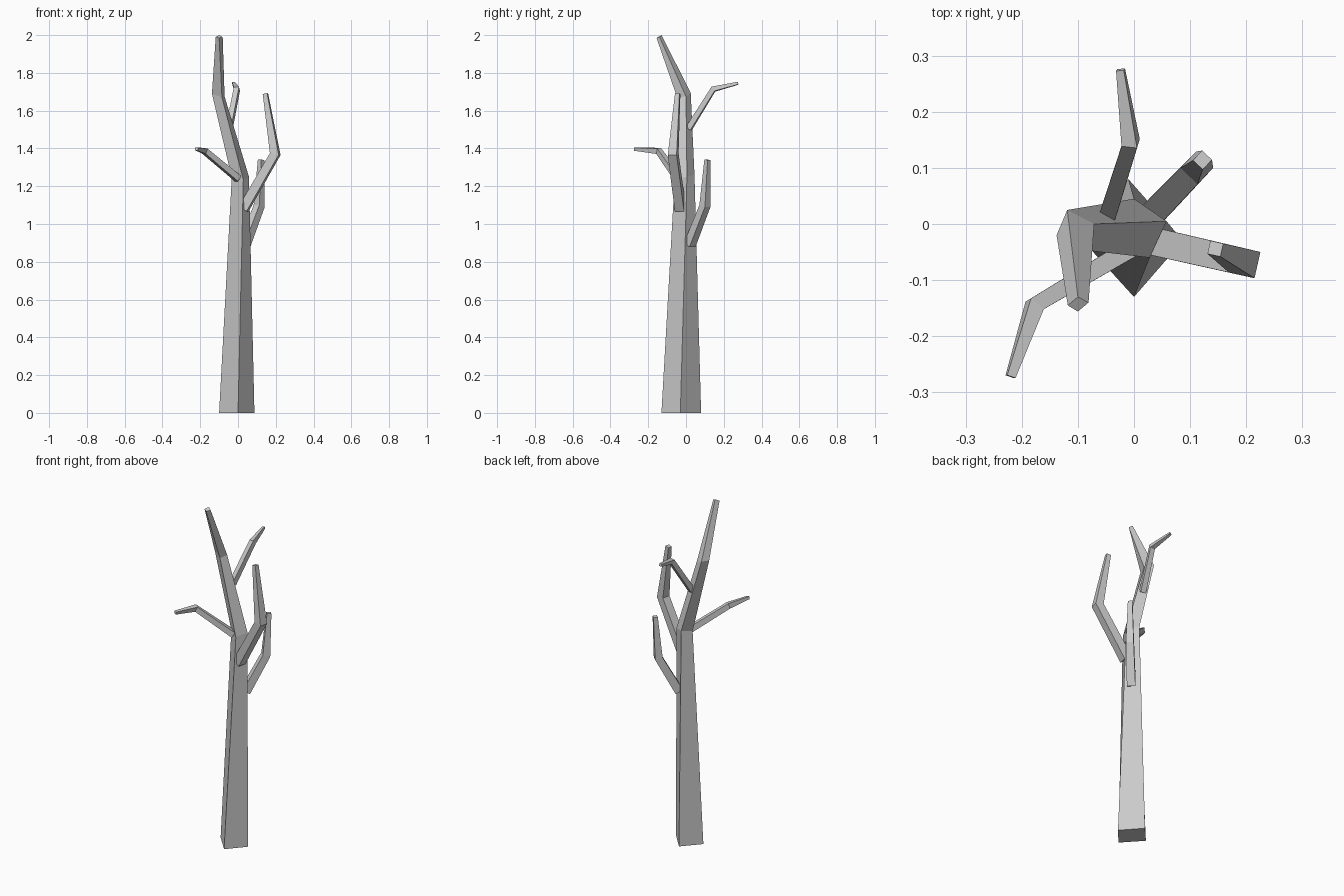
import bpy
from mathutils import Vector

if "Cube" in bpy.data.objects:
    bpy.data.objects.remove(bpy.data.objects["Cube"])


def loft(name, rings):
    """Skin a list of four-sided rings and cap both ends."""
    verts = [tuple(p) for ring in rings for p in ring]
    faces = [(3, 2, 1, 0)]
    for r in range(len(rings) - 1):
        for i in range(4):
            a, b = r * 4 + i, r * 4 + (i + 1) % 4
            faces.append((a, b, b + 4, a + 4))
    n = len(verts)
    faces.append((n - 4, n - 3, n - 2, n - 1))
    mesh = bpy.data.meshes.new(name)
    mesh.from_pydata(verts, [], faces)
    mesh.update()
    obj = bpy.data.objects.new(name, mesh)
    bpy.context.collection.objects.link(obj)
    return obj


def branch(name, points, halves):
    """Tapered square limb with a mitred elbow."""
    pts = [Vector(p) for p in points]
    d = [(b - a).normalized() for a, b in zip(pts, pts[1:])]
    side = d[0].cross(Vector((0, 0, 1))).normalized()
    normals = [d[0]] + [(a + b).normalized() for a, b in zip(d, d[1:])] + [d[-1]]
    rings = []
    for p, n, h in zip(pts, normals, halves):
        u = (side - n * side.dot(n)).normalized()
        w = n.cross(u)
        side = u
        rings.append([p + (u * a + w * b) * h
                      for a, b in ((1, 1), (-1, 1), (-1, -1), (1, -1))])
    return loft(name, rings)


# Trunk: corners run front, right, back, left
loft("trunk", [
    [(0.00, -0.13, 0), (0.087, -0.03, 0), (-0.01, 0.08, 0), (-0.10, -0.02, 0)],
    [(0.028, -0.06, 1.235), (0.058, 0.005, 1.25), (0.0, 0.045, 1.26), (-0.033, -0.015, 1.245)],
    [(-0.085, -0.047, 1.67), (-0.071, 0.0, 1.675), (-0.119, 0.025, 1.695), (-0.138, -0.02, 1.69)],
    [(-0.10, -0.156, 1.985), (-0.081, -0.14, 1.99), (-0.10, -0.13, 2.0), (-0.118, -0.145, 1.99)],
])

# Branches
branch("right_branch",
       [(0.03, -0.03, 1.08), (0.197, -0.068, 1.37), (0.145, -0.044, 1.69)],
       [0.025, 0.024, 0.012])
branch("low_back_branch",
       [(0.035, 0.02, 0.89), (0.112, 0.1, 1.095), (0.122, 0.114, 1.34)],
       [0.023, 0.021, 0.012])
branch("left_branch",
       [(0.0, -0.04, 1.24), (-0.177, -0.145, 1.387), (-0.22, -0.272, 1.397)],
       [0.017, 0.015, 0.008])
branch("high_back_branch",
       [(-0.047, 0.015, 1.505), (-0.006, 0.145, 1.714), (-0.024, 0.275, 1.745)],
       [0.015, 0.014, 0.007])
